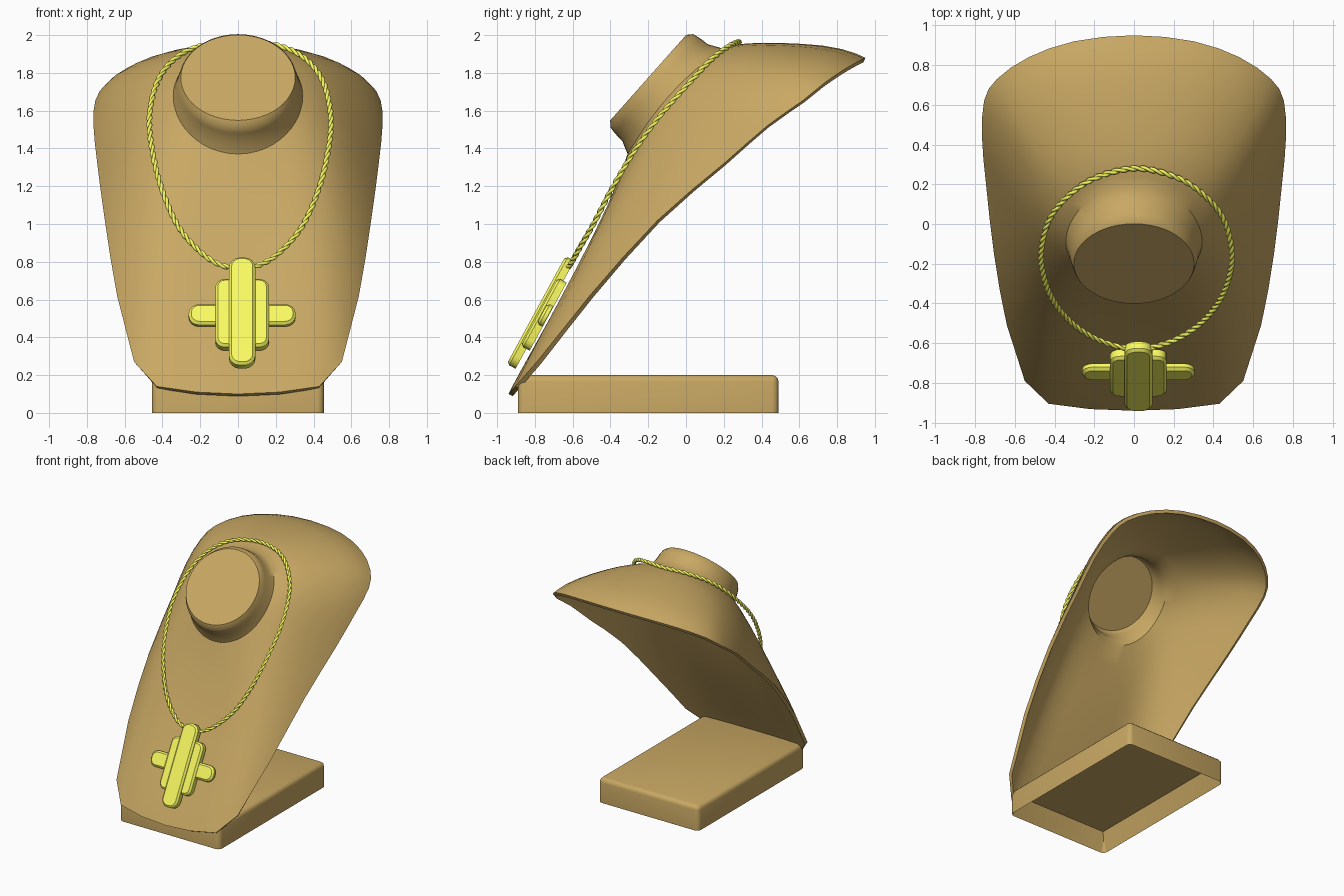
import bpy, bmesh, math
from mathutils import Vector, Matrix

if "Cube" in bpy.data.objects:
    bpy.data.objects.remove(bpy.data.objects["Cube"])


def material(name, rgb):
    m = bpy.data.materials.new(name)
    m.diffuse_color = (*rgb, 1)
    m.use_nodes = True
    m.node_tree.nodes["Principled BSDF"].inputs["Base Color"].default_value = m.diffuse_color
    return m


TAN = material("tan_leatherette", (0.58, 0.39, 0.125))
GOLD = material("gold", (0.95, 0.95, 0.12))


def finish(bm, name, mat, angle=40, thickness=0):
    me = bpy.data.meshes.new(name)
    bm.to_mesh(me)
    bm.free()
    ob = bpy.data.objects.new(name, me)
    bpy.context.collection.objects.link(ob)
    me.materials.append(mat)
    bpy.ops.object.select_all(action='DESELECT')
    bpy.context.view_layer.objects.active = ob
    ob.select_set(True)
    if thickness:
        mod = ob.modifiers.new("shell", 'SOLIDIFY')
        mod.thickness = thickness
        mod.offset = -1
        bpy.ops.object.modifier_apply(modifier=mod.name)
    bpy.ops.object.shade_smooth_by_angle(angle=math.radians(angle))
    return ob


def loft(bm, rings):
    n = len(rings[0])
    vs = [[bm.verts.new(p) for p in r] for r in rings]
    for a, b in zip(vs, vs[1:]):
        for j in range(n):
            k = (j + 1) % n
            bm.faces.new((a[j], b[j], b[k], a[k]))
    return vs


def mirror_loop(half):
    pts = [Vector(p) for p in half]
    return pts + [Vector((-p.x, p.y, p.z)) for p in pts[-2:0:-1]]


def smooth_loop(ctrl, steps):
    out = []
    for i in range(len(ctrl)):
        a, b, c, d = (ctrl[(i + k - 1) % len(ctrl)] for k in range(4))
        for t in (s / steps for s in range(steps)):
            out.append(.5 * (2 * b + (c - a) * t + (2 * a - 5 * b + 4 * c - d) * t * t
                             + (3 * b - a - 3 * c + d) * t ** 3))
    return out


# Bust: round neck rings lofted out to the shell rim (straight edges low down)
NECK = Vector((0, -0.2, 1.775))
UP = Vector((0, 0.664, 0.747))
OUT = Vector((0, -0.747, 0.664))
rim = smooth_loop(mirror_loop([
    (0, -.94, .10), (.22, -.932, .11), (.43, -.905, .14), (.55, -.79, .27),
    (.64, -.51, .62), (.705, -.15, 1.02), (.745, .2, 1.32), (.765, .43, 1.52),
    (.755, .62, 1.655), (.69, .73, 1.745), (.53, .84, 1.82), (.3, .92, 1.865),
    (0, .95, 1.88)]), 2)
N = len(rim)
for j in range(1, N, 2):
    if rim[j].z < .6:
        rim[j] = (rim[j - 1] + rim[(j + 1) % N]) / 2
angles = [math.tau * j / N for j in range(N)]


def neck_ring(r, depth, dr=0, dd=0):
    return [NECK + Vector(((r + dr * math.sin(a) ** 2) * math.sin(a), 0, 0))
            - UP * (r + dr * math.sin(a) ** 2) * math.cos(a)
            + OUT * (depth + dd * math.sin(a) ** 2) for a in angles]


# the collar flares at throat and nape, and runs into the shoulders at the sides
rings = [neck_ring(*p) for p in
         ((.303, 0), (.33, -.025, -.018), (.338, -.065, -.018, .01),
          (.342, -.12, -.012, .02), (.375, -.187, -.032, .04))]
base = rings[-1]
for t in (.1, .22, .36, .5, .64, .78, .9, .965):
    ring = []
    for j, a in enumerate(angles):
        c = math.cos(a)
        side = .28 * t * (1 - t)
        hollow = -.2 * t * (1 - t) ** 1.7
        front, back = max(0, c), max(0, -c)
        crest = .085 * (1 - t ** 12) * (1 - (1 - t) ** 4)
        lift = side * (1 - front - back) + hollow * front + crest * back
        ring.append(base[j].lerp(rim[j], t) + OUT * lift)
    rings.append(ring)
rings.append(rim)
bm = bmesh.new()
verts = loft(bm, rings)
bm.faces.new(verts[0])
finish(bm, "bust", TAN, 42, 0.026)

# Foot: rounded box, hollow underneath
bm = bmesh.new()
bmesh.ops.create_cube(bm, size=1, matrix=Matrix.Translation((0, -.2, .1))
                      @ Matrix.Diagonal((.91, 1.38, .2, 1)))
edges = [e for e in bm.edges if max(v.co.z for v in e.verts) > .1]
bmesh.ops.bevel(bm, geom=edges, offset=.035, segments=3, profile=.5, affect='EDGES')
bm.normal_update()
bottom = min(bm.faces, key=lambda f: f.calc_center_median().z)
bmesh.ops.inset_region(bm, faces=[bottom], thickness=.05)
for v in bottom.verts:
    v.co.z = .15
finish(bm, "foot", TAN)

# Pendant: three stacked rounded bars lying along the chest
slope = Matrix(((1, 0, 0, .022), (0, .478, -.878, -.769),
                (0, .878, .478, .531), (0, 0, 0, 1)))


def rounded(w, h, r, z, steps=4):
    pts = []
    for i, (sx, sy) in enumerate(((1, 1), (-1, 1), (-1, -1), (1, -1))):
        for k in range(steps + 1):
            a = math.pi / 2 * (i + k / steps)
            pts.append(slope @ Vector((sx * (w - r) + r * math.cos(a),
                                       sy * (h - r) + r * math.sin(a), z)))
    return pts


def bar(name, w, h, back, front, r=.05, c=.014):
    bm = bmesh.new()
    vs = loft(bm, [rounded(w, h, r, back), rounded(w, h, r, front - c),
                   rounded(w - c, h - c, r - c, front)])
    bm.faces.new(vs[0])
    bm.faces.new(vs[-1])
    bmesh.ops.recalc_face_normals(bm, faces=bm.faces[:])
    finish(bm, name, GOLD, 35)


bar("pendant_long_bar", .07, .325, -.025, .028, .06)
bar("pendant_middle_plate", .142, .205, -.045, .008)
bar("pendant_cross_bar", .283, .062, -.042, -.008, .055)

# Chain: two strands twisted around a smooth closed path
path = smooth_loop(mirror_loop([
    (0, -.63, .765), (.12, -.61, .79), (.23, -.565, .87), (.335, -.49, 1.0),
    (.42, -.385, 1.2), (.467, -.265, 1.4), (.48, -.14, 1.57), (.44, .02, 1.75),
    (.345, .14, 1.875), (.2, .235, 1.945), (0, .28, 1.963)]), 36)
path = [p + Vector((.012, 0, 0)) for p in path]
TURNS, SIDES, M = 42, 6, len(path)
lengths = [0]
for i in range(M):
    lengths.append(lengths[-1] + (path[(i + 1) % M] - path[i]).length)
bm = bmesh.new()
for strand in range(2):
    rings = []
    for i, p in enumerate(path):
        tan = (path[(i + 1) % M] - path[i - 1]).normalized()
        n = tan.cross(OUT).normalized()
        b = tan.cross(n)
        a = math.tau * TURNS * lengths[i] / lengths[-1] + math.pi * strand
        centre = p + (n * math.cos(a) + b * math.sin(a)) * .006
        rings.append([centre + (n * math.cos(q) + b * math.sin(q)) * .01
                      for q in (math.tau * k / SIDES for k in range(SIDES))])
    vs = loft(bm, rings)
    for k in range(SIDES):
        m = (k + 1) % SIDES
        bm.faces.new((vs[-1][k], vs[0][k], vs[0][m], vs[-1][m]))
bmesh.ops.recalc_face_normals(bm, faces=bm.faces[:])
finish(bm, "twisted_chain", GOLD, 80)
